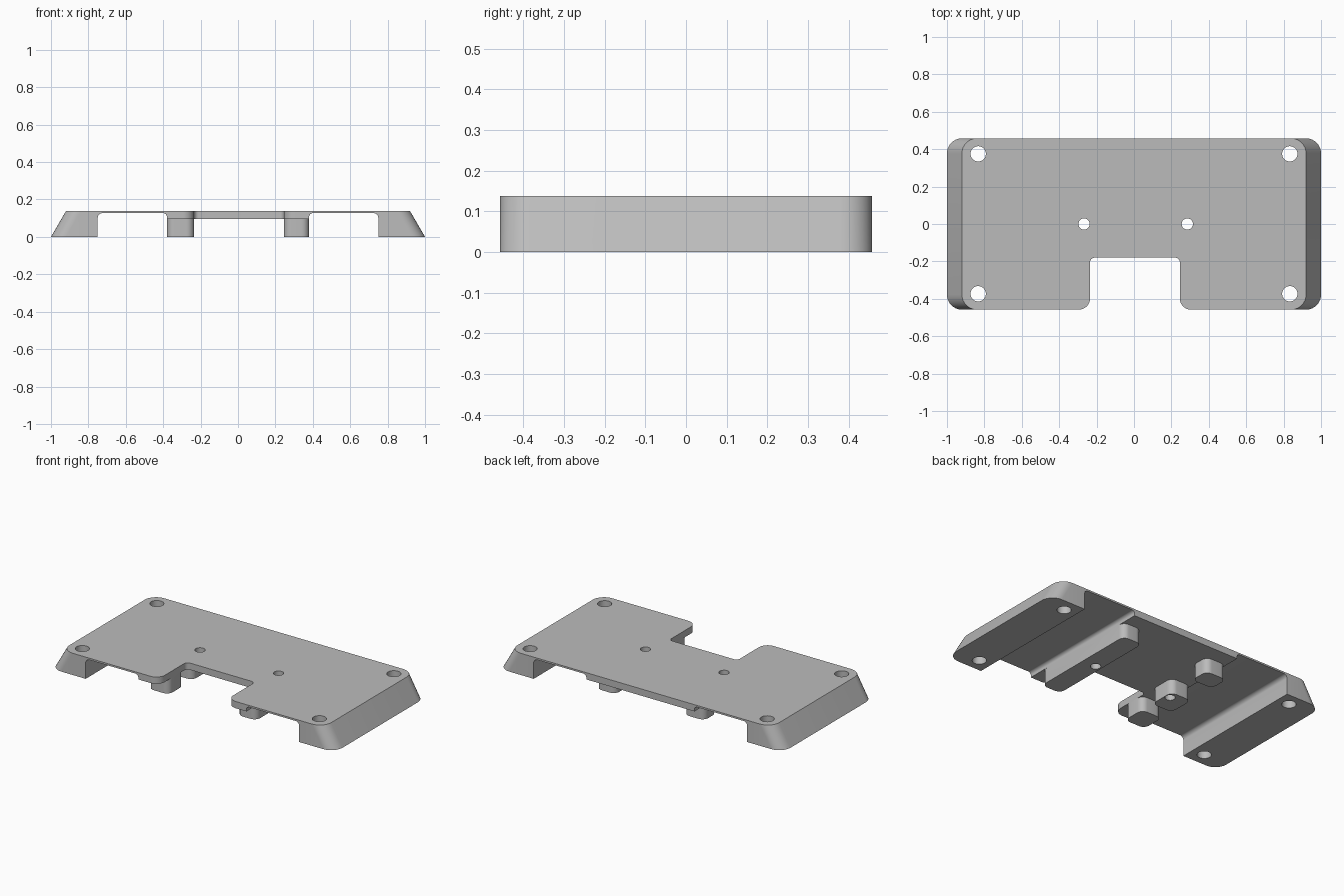
import bpy, bmesh, math
from mathutils import Vector

if "Cube" in bpy.data.objects:
    bpy.data.objects.remove(bpy.data.objects["Cube"], do_unlink=True)

grey = bpy.data.materials.new("matte grey")
grey.use_nodes = True
COLOUR = (0.5, 0.5, 0.5, 1)
grey.diffuse_color = COLOUR
grey.node_tree.nodes["Principled BSDF"].inputs["Base Color"].default_value = COLOUR


def rounded(corners, steps=8):
    """Round each (x, y, radius) corner of a polygon."""
    pts = []
    for i, (x, y, r) in enumerate(corners):
        p = Vector((x, y))
        if r == 0:
            pts.append(p)
            continue
        a = (Vector(corners[i - 1][:2]) - p).normalized()
        b = (Vector(corners[(i + 1) % len(corners)][:2]) - p).normalized()
        centre = p + (a + b) * r
        for k in range(steps + 1):
            t = k / steps * math.pi / 2
            pts.append(centre - b * r * math.cos(t) - a * r * math.sin(t))
    return pts


def loft(name, lower, upper):
    """Closed solid between two matching rings."""
    bm = bmesh.new()
    rings = [[bm.verts.new(p) for p in ring] for ring in (lower, upper)]
    n = len(lower)
    for ring in rings:
        bm.faces.new(ring)
    for i in range(n):
        j = (i + 1) % n
        bm.faces.new((rings[0][i], rings[0][j], rings[1][j], rings[1][i]))
    bmesh.ops.recalc_face_normals(bm, faces=bm.faces)
    mesh = bpy.data.meshes.new(name)
    bm.to_mesh(mesh)
    bm.free()
    mesh.materials.append(grey)
    obj = bpy.data.objects.new(name, mesh)
    bpy.context.collection.objects.link(obj)
    return obj


def prism(name, pts, z0, z1):
    return loft(name, [(p[0], p[1], z0) for p in pts], [(p[0], p[1], z1) for p in pts])


def combine(target, tool, operation):
    """Apply a boolean and remove the tool."""
    tool.hide_render = True
    mod = target.modifiers.new("cut", "BOOLEAN")
    mod.operation, mod.object, mod.solver = operation, tool, "EXACT"
    bpy.context.view_layer.objects.active = target
    bpy.ops.object.modifier_apply(modifier=mod.name)
    bpy.data.objects.remove(tool, do_unlink=True)


TOP, SLAB, HALF = 0.138, 0.095, 0.458

# Plate outline with front notch; the outer ends lean inward to the top
outline = rounded([(-1, -HALF, 0.08), (-0.235, -HALF, 0.06), (-0.235, -0.18, 0.025),
                   (0.245, -0.18, 0.025), (0.245, -HALF, 0.06), (1, -HALF, 0.08),
                   (1, HALF, 0.08), (-1, HALF, 0.08)])
lean = lambda x: x - math.copysign(0.08, x) if abs(x) > 0.6 else x
base = loft("mounting_plate", [(p.x, p.y, 0) for p in outline],
            [(lean(p.x), p.y, TOP) for p in outline])

# Underside channel: thick centre slab, thin webs, solid end feet
channel = rounded([(-0.75, -0.1, 0), (0.75, -0.1, 0), (0.75, 0.127, 0.025),
                   (0.38, 0.127, 0.02), (0.38, SLAB, 0), (-0.38, SLAB, 0),
                   (-0.38, 0.127, 0.02), (-0.75, 0.127, 0.025)])
combine(base, loft("channel_cutter", [(p.x, -1, p.y) for p in channel],
                   [(p.x, 1, p.y) for p in channel]), "DIFFERENCE")

# Standoffs under the slab: one long rail and three short blocks
for x0, x1, y0, y1 in ((0.245, 0.38, -0.36, 0.36), (-0.38, -0.235, 0.235, 0.36),
                       (-0.38, -0.235, -0.12, 0.05), (-0.38, -0.235, -0.36, -0.21)):
    r = 0.04
    pts = rounded([(x0, y0, r), (x1, y0, r), (x1, y1, r), (x0, y1, r)])
    combine(base, prism("standoff", pts, 0, SLAB + 0.01), "UNION")

# Screw holes
holes = [(sx * 0.833, y, 0.041) for sx in (-1, 1) for y in (-0.373, 0.375)]
holes += [(-0.267, 0, 0.03), (0.285, 0, 0.03)]
for x, y, r in holes:
    ring = [(x + r * math.cos(k * math.tau / 32), y + r * math.sin(k * math.tau / 32))
            for k in range(32)]
    combine(base, prism("hole_cutter", ring, -0.1, 0.3), "DIFFERENCE")

bpy.ops.object.select_all(action="DESELECT")
base.select_set(True)
bpy.context.view_layer.objects.active = base
bpy.ops.object.shade_smooth_by_angle(angle=math.radians(30))
